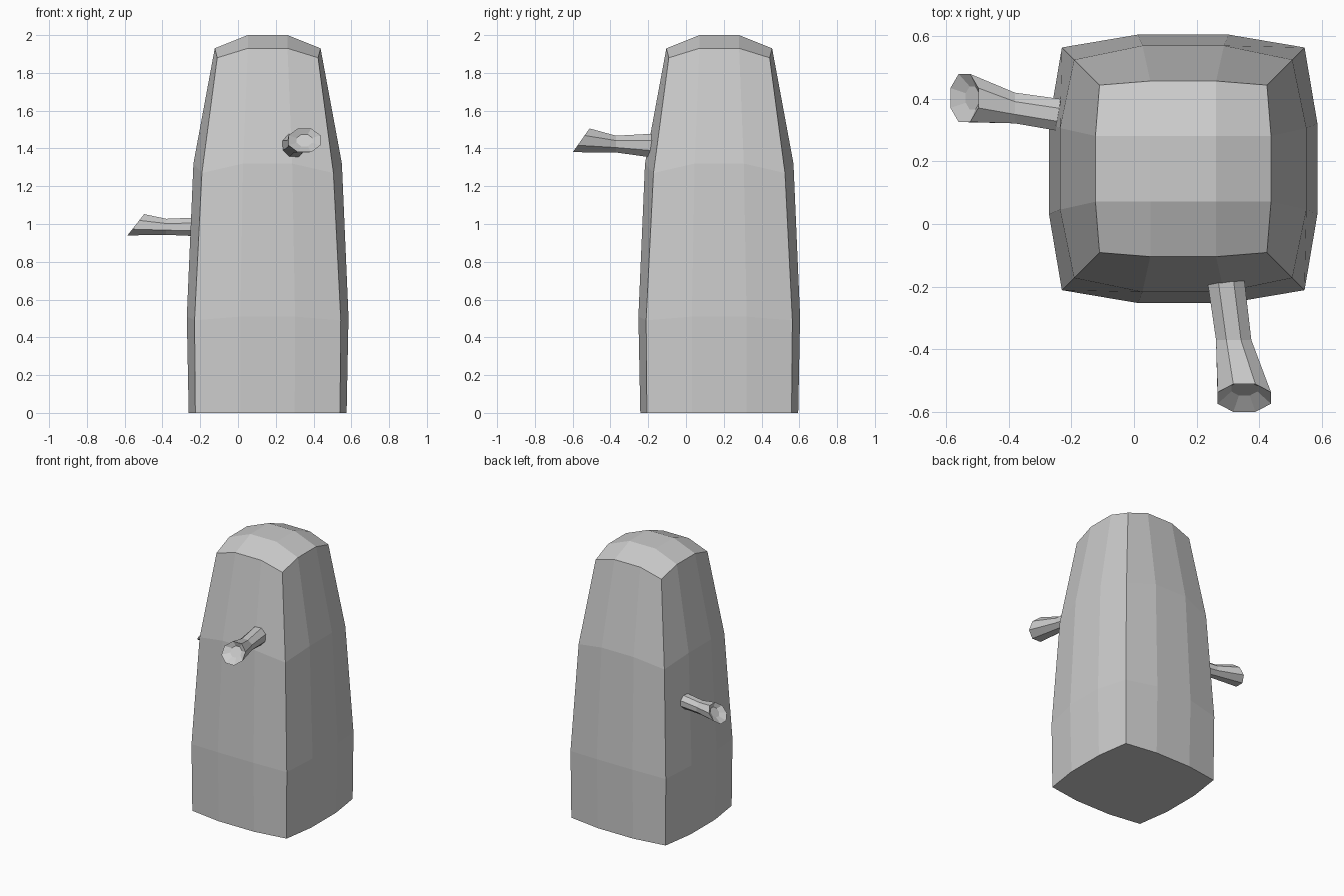
import bpy, math
from mathutils import Vector

if "Cube" in bpy.data.objects:
    bpy.data.objects.remove(bpy.data.objects["Cube"])


def make(name, verts, faces):
    me = bpy.data.meshes.new(name)
    me.from_pydata([tuple(v) for v in verts], [], faces)
    me.update()
    ob = bpy.data.objects.new(name, me)
    bpy.context.collection.objects.link(ob)
    return ob


def bridge(rings, n):
    return [(r * n + i, r * n + (i + 1) % n, (r + 1) * n + (i + 1) % n, (r + 1) * n + i)
            for r in range(rings - 1) for i in range(n)]


# Trunk: bulged square rings (bulge, corner, flat half-width, bulge z, corner z)
CX, CY = 0.157, 0.176
levels = [(0.418, 0.383, 0.143, 0, 0),
          (0.428, 0.387, 0.145, 0.51, 0.49),
          (0.393, 0.348, 0.13, 1.32, 1.27),
          (0.280, 0.267, 0.105, 1.93, 1.88)]
verts = []
for b, c, w, zb, zc in levels:
    for k in range(4):
        ca, sa = round(math.cos(k * math.pi / 2)), round(math.sin(k * math.pi / 2))
        for x, y, z in ((-c, -c, zc), (-w, -b, zb), (w, -b, zb)):
            verts.append((CX + x * ca - y * sa, CY + x * sa + y * ca, z))
faces = bridge(4, 12) + [tuple(reversed(range(12)))]

# Domed crown: four raised inner points joined to the rim
t = len(verts)
verts += [(CX + sx * 0.105, CY + sy * 0.105, 2.0)
          for sx, sy in ((-1, -1), (1, -1), (1, 1), (-1, 1))]
faces.append((t, t + 1, t + 2, t + 3))
for k in range(4):
    r = lambda i: 36 + (3 * k + i) % 12
    here, after = t + k, t + (k + 1) % 4
    faces.append((r(0), r(1), here, r(-1)))
    faces.append((r(1), r(2), after, here))
make("trunk", verts, faces)


# Branch stubs: flared tubes with a slanted, hollowed end
def branch(name, direction, sections, slant):
    n = 8
    d = Vector(direction)
    side = d.cross(Vector((0, 0, 1)))
    vs = []
    for i, (centre, rs, rz) in enumerate(sections):
        for j in range(n):
            a = 2 * math.pi * (j + 0.5) / n
            p = Vector(centre) + side * rs * math.cos(a) + Vector((0, 0, rz * math.sin(a)))
            if i >= 2:
                p -= d * slant * math.sin(a) * rz / sections[2][2]
            vs.append(p)
    m = len(sections)
    fs = [tuple(reversed(f)) for f in bridge(m, n)]
    fs += [tuple(range(n)), tuple(reversed(range((m - 1) * n, m * n)))]
    ob = make(name, vs, fs)
    # consistent outward normals
    import bmesh
    bm = bmesh.new()
    bm.from_mesh(ob.data)
    bmesh.ops.recalc_face_normals(bm, faces=bm.faces)
    bm.to_mesh(ob.data)
    bm.free()


branch("front_branch", (0, -1, 0), [
    ((0.293, -0.18, 1.415), 0.064, 0.068),
    ((0.318, -0.37, 1.423), 0.061, 0.048),
    ((0.352, -0.555, 1.443), 0.092, 0.068),
    ((0.352, -0.525, 1.443), 0.045, 0.034)], 0.048)
branch("left_branch", (-1, 0, 0), [
    ((-0.22, 0.345, 0.985), 0.056, 0.053),
    ((-0.38, 0.37, 0.985), 0.053, 0.046),
    ((-0.541, 0.402, 0.996), 0.083, 0.061),
    ((-0.515, 0.402, 0.996), 0.04, 0.03)], 0.048)
